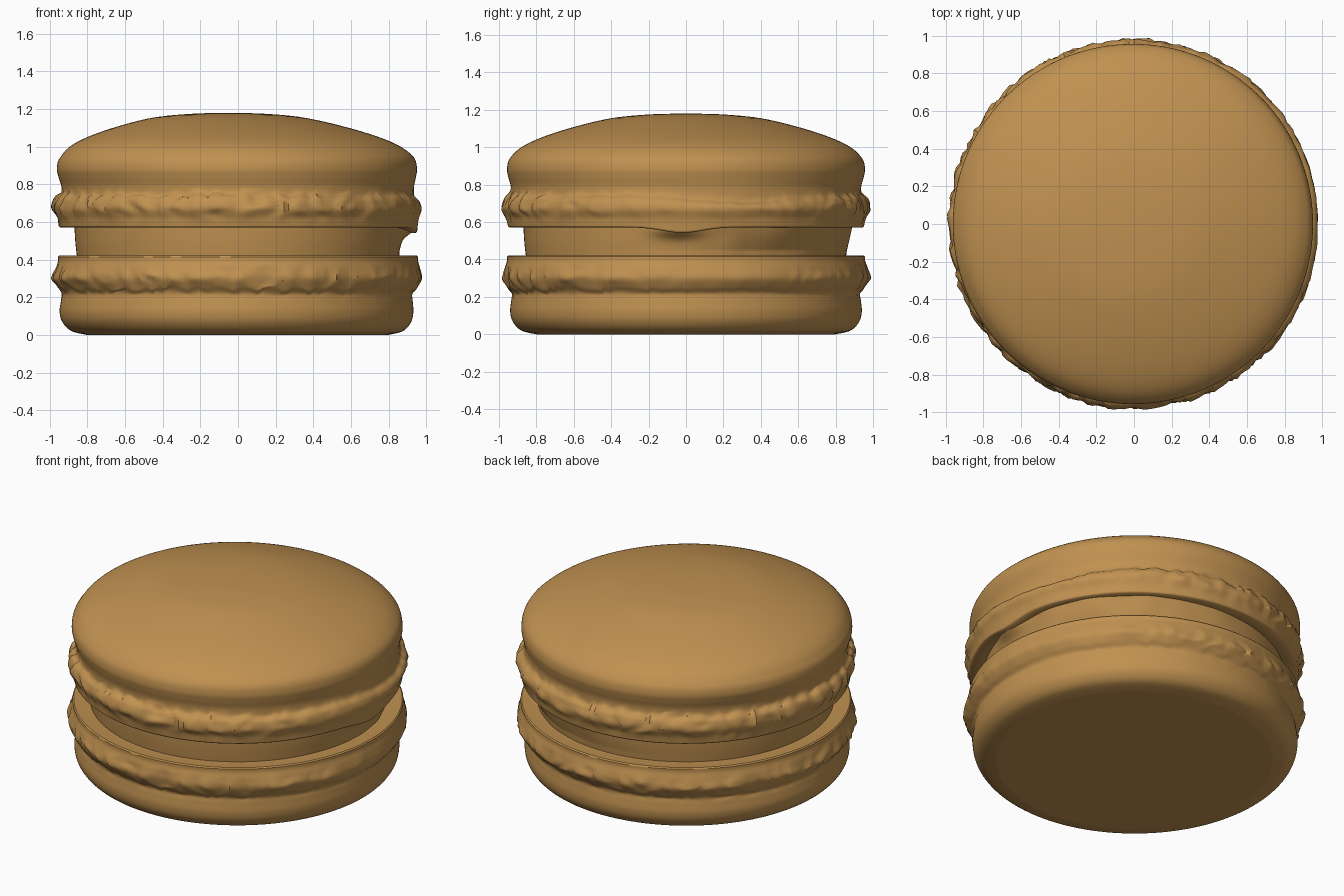
import bpy, math
from mathutils import noise, Vector

if "Cube" in bpy.data.objects:
    bpy.data.objects.remove(bpy.data.objects["Cube"])

SEG = 224

biscuit = bpy.data.materials.new("golden biscuit")
biscuit.diffuse_color = (0.53, 0.285, 0.082, 1)
biscuit.use_nodes = True
biscuit.node_tree.nodes["Principled BSDF"].inputs["Base Color"].default_value = biscuit.diffuse_color


def spline(points, steps=6):
    """Catmull-Rom curve through (radius, height) points."""
    p = [points[0]] + points + [points[-1]]
    out = []
    for i in range(1, len(p) - 2):
        for s in range(steps):
            t = s / steps
            out.append(tuple(0.5 * (2 * b + (c - a) * t + (2*a - 5*b + 4*c - d) * t*t
                                    + (3*b - a - 3*c + d) * t**3)
                             for a, b, c, d in zip(p[i-1], p[i], p[i+1], p[i+2])))
    return out + [points[-1]]


def bump(x, centre, width):
    return math.exp(-((x - centre) / width) ** 2)


def angle_gap(a, b):
    return (a - b + math.pi) % (2 * math.pi) - math.pi


def lathe(name, profile, shape, cap=None):
    """Spin the profile, letting shape(r, z, angle) modify every point."""
    verts, faces = [], []
    for r, z in profile:
        for k in range(SEG):
            a = 2 * math.pi * k / SEG
            x, y, h = shape(r, z, a)
            verts.append((x, y, h))
    for i in range(len(profile) - 1):
        for k in range(SEG):
            n = (k + 1) % SEG
            faces.append((i*SEG + k, i*SEG + n, (i+1)*SEG + n, (i+1)*SEG + k))
    if cap == "bottom":
        faces.append(tuple(reversed(range(SEG))))
    if cap == "top":
        base = (len(profile) - 1) * SEG
        faces.append(tuple(base + k for k in range(SEG)))
    mesh = bpy.data.meshes.new(name)
    mesh.from_pydata(verts, [], faces)
    mesh.materials.append(biscuit)
    ob = bpy.data.objects.new(name, mesh)
    bpy.context.collection.objects.link(ob)
    bpy.ops.object.select_all(action='DESELECT')
    ob.select_set(True)
    bpy.context.view_layer.objects.active = ob
    bpy.ops.object.shade_smooth_by_angle(angle=math.radians(45))
    return ob


def ruffle(a, z, seed, calm):
    """Irregular knobbly foot, calmer around one side."""
    c, s = math.cos(a), math.sin(a)
    fine = noise.noise(Vector((c * 9 + seed, s * 9, z * 9)))
    wide = noise.noise(Vector((c * 3, s * 3 + seed, z * 2)))
    lobes = math.sin(46 * a + 5 * wide + 6 * fine)
    gain = 1 - 0.8 * bump(angle_gap(a, calm), 0, 0.75)
    return gain * (0.6 * lobes + 0.9 * fine) + 0.5 * wide


# ---- bottom shell: flat base, waist, ruffled foot, flat rim
def bottom_shape(r, z, a):
    w = bump(z, 0.29, 0.06)
    f = ruffle(a, z, 2.0, 0.25)
    r += 0.014 * w * f - 0.008 * bump(z, 0.12, 0.12) * math.cos(a)
    h = z + 0.016 * bump(z, 0.25, 0.035) * f
    return r * math.cos(a), r * math.sin(a), h


bottom = [(0.79, 0.0)] + spline(
    [(0.80, 0.0), (0.88, 0.02), (0.925, 0.065), (0.94, 0.12), (0.935, 0.18), (0.932, 0.22),
     (0.958, 0.255), (0.98, 0.30), (0.97, 0.35), (0.958, 0.39), (0.957, 0.415)])
bottom += [(0.950, 0.422), (0.92, 0.42), (0.88, 0.415), (0.83, 0.415)]
lathe("bottom_shell", bottom, bottom_shape, "bottom")


# ---- cream filling, smeared outward on the right and back
def filling_shape(r, z, a):
    smear = bump(angle_gap(a, 0.75), 0, 0.75)
    n = noise.noise(Vector((math.cos(a) * 5, math.sin(a) * 5, z * 7)))
    r += smear * (0.055 * max(0, (z - 0.45) / 0.13) + 0.015 * n)
    r += 0.05 * bump(angle_gap(a, -0.05), 0, 0.13) * bump(z, 0.56, 0.04)
    return r * math.cos(a), r * math.sin(a), z


lathe("cream_filling", spline(
    [(0.855, 0.41), (0.86, 0.45), (0.865, 0.50), (0.868, 0.55), (0.87, 0.60)]), filling_shape)


# ---- top shell: ruffled foot, waist and a low dome leaning slightly left
def top_shape(r, z, a):
    w = bump(z, 0.68, 0.06)
    f = ruffle(a, z, 7.0, 0.1)
    r += 0.014 * w * f
    h = z + 0.014 * bump(z, 0.745, 0.035) * f
    h -= 0.03 * bump(angle_gap(a, -0.02), 0, 0.16) * bump(z, 0.57, 0.05)
    h -= 0.035 * bump(angle_gap(a, 0.35), 0, 0.4) * bump(z, 0.74, 0.05)
    lean = -0.05 * min(1, max(0, (z - 0.95) / 0.2))
    return r * math.cos(a) + lean - 0.006 * bump(z, 0.9, 0.1), r * math.sin(a), h


top = [(0.83, 0.575), (0.90, 0.572), (0.945, 0.572)] + spline(
    [(0.952, 0.578), (0.96, 0.62), (0.978, 0.67), (0.968, 0.72), (0.94, 0.75),
     (0.937, 0.79), (0.95, 0.84), (0.957, 0.885), (0.942, 0.94), (0.88, 1.0),
     (0.77, 1.053), (0.60, 1.108), (0.40, 1.155), (0.20, 1.175), (0.02, 1.18)])
lathe("top_shell", top, top_shape, "top")
